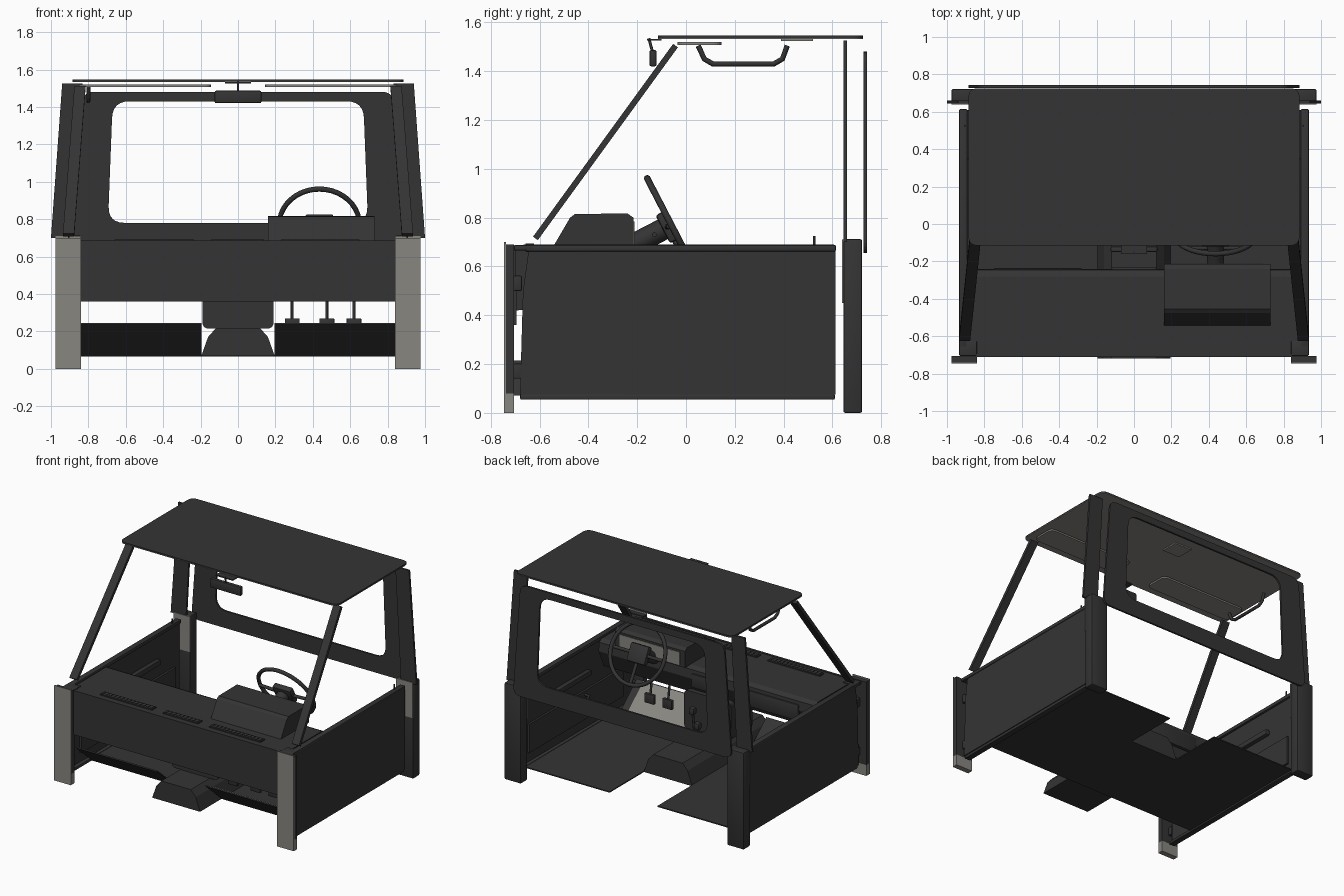
import bpy, bmesh, math
from mathutils import Vector, Matrix

cube = bpy.data.objects.get("Cube")
if cube:
    bpy.data.objects.remove(cube, do_unlink=True)


def material(name, rgb):
    m = bpy.data.materials.new(name)
    m.use_nodes = True
    m.diffuse_color = (*rgb, 1)
    m.node_tree.nodes["Principled BSDF"].inputs["Base Color"].default_value = (*rgb, 1)
    return m


DARK = material("charcoal", (0.034, 0.034, 0.034))
GREY = material("warm grey", (0.25, 0.24, 0.215))


def finish(name, bm, mat, smooth=False):
    bmesh.ops.recalc_face_normals(bm, faces=bm.faces)
    me = bpy.data.meshes.new(name)
    bm.to_mesh(me)
    bm.free()
    me.materials.append(mat)
    ob = bpy.data.objects.new(name, me)
    bpy.context.collection.objects.link(ob)
    if smooth:
        bpy.ops.object.select_all(action='DESELECT')
        ob.select_set(True)
        bpy.context.view_layer.objects.active = ob
        bpy.ops.object.shade_smooth_by_angle(angle=math.radians(35))
    return ob


def box(name, x, y, z, mat=DARK, bevel=0.0):
    bm = bmesh.new()
    bmesh.ops.create_cube(bm, size=1)
    for v in bm.verts:
        v.co = [a + (c + 0.5) * (b - a) for c, (a, b) in zip(v.co, (x, y, z))]
    if bevel:
        bmesh.ops.bevel(bm, geom=bm.edges[:], offset=bevel, segments=2, affect='EDGES', profile=0.5)
    return finish(name, bm, mat, bevel > 0)


def rounded(pts, r, n=6):
    """Round every corner of a closed 2D outline."""
    out = []
    for i, p in enumerate(pts):
        p = Vector(p)
        a = p + (Vector(pts[i - 1]) - p).normalized() * r
        b = p + (Vector(pts[(i + 1) % len(pts)]) - p).normalized() * r
        for k in range(n + 1):
            t = k / n
            out.append(a * (1 - t) ** 2 + p * 2 * t * (1 - t) + b * t * t)
    return out


def prism(name, pts, axis, lo, hi, mat=DARK):
    """Extrude a 2D outline along an axis: x takes (y,z), y takes (x,z), z takes (x,y)."""
    def place(p, d):
        c = [p[0], p[1]]
        c.insert("xyz".index(axis), d)
        return c
    bm = bmesh.new()
    a, b = ([bm.verts.new(place(p, d)) for p in pts] for d in (lo, hi))
    bm.faces.new(a)
    bm.faces.new(b)
    for i in range(len(pts)):
        bm.faces.new((a[i - 1], a[i], b[i], b[i - 1]))
    return finish(name, bm, mat)


def frame(name, outer, inner, y0, y1, mat=DARK):
    """Plate in the xz plane with an opening; both outlines have equal counts."""
    bm = bmesh.new()
    rings = [[bm.verts.new((p[0], y, p[1])) for p in o]
             for o, y in ((outer, y0), (inner, y0), (inner, y1), (outer, y1))]
    for k in range(4):
        a, b = rings[k], rings[(k + 1) % 4]
        for i in range(len(a)):
            bm.faces.new((a[i - 1], a[i], b[i], b[i - 1]))
    return finish(name, bm, mat)


def tube(name, pts, r, mat=DARK, closed=False):
    cu = bpy.data.curves.new(name, 'CURVE')
    cu.dimensions = '3D'
    cu.bevel_depth, cu.bevel_resolution, cu.use_fill_caps = r, 2, True
    sp = cu.splines.new('POLY')
    sp.points.add(len(pts) - 1)
    for p, c in zip(sp.points, pts):
        p.co = (*c, 1)
    sp.use_cyclic_u = closed
    cu.materials.append(mat)
    ob = bpy.data.objects.new(name, cu)
    bpy.context.collection.objects.link(ob)
    return ob


def span(s, a, b):
    return tuple(sorted((s * a, s * b)))


# Roof sheet, pale lining, visors and lamp
roof = rounded([(-.885, -.115), (.885, -.115), (.885, .725), (-.885, .725)], .05)
prism("roof_sheet", roof, 'z', 1.537, 1.546)
prism("roof_lining", roof, 'z', 1.533, 1.5368, GREY)
box("roof_lamp", (-.07, .07), (.39, .52), (1.524, 1.5328), GREY)
for s, side in ((1, "left"), (-1, "right")):
    x0, x1 = span(s, .145, .85)
    visor = rounded([(x0, -.035), (x1, -.035), (x1, .145), (x0, .145)], .04)
    prism(side + "_sun_visor", visor, 'z', 1.507, 1.519, GREY)

# Rear panel with window opening
frame("rear_window_panel",
      rounded([(-.89, .655), (.89, .655), (.83, 1.48), (-.83, 1.48)], .06),
      rounded([(-.695, .78), (.695, .78), (.67, 1.43), (-.67, 1.43)], .09), .728, .742)

# Interior mirror and grab handle
box("mirror", (-.125, .125), (-.15, -.12), (1.42, 1.487), bevel=.008)
tube("mirror_stem", [(0, -.135, 1.47), (0, -.152, 1.535)], .006)
box("mirror_mount", (-.07, .07), (-.16, -.10), (1.525, 1.533))
tube("grab_handle", [(-.80, .05, 1.505), (-.80, .075, 1.45), (-.80, .11, 1.43),
                     (-.80, .36, 1.43), (-.80, .395, 1.45), (-.80, .415, 1.505)], .011)

for s, side in ((1, "left"), (-1, "right")):
    # Front corner posts: pale front skin and foot, dark lining
    px = span(s, .84, .975)
    box(side + "_front_post_skin", px, (-.745, -.738), (0, .70), GREY)
    box(side + "_front_post_foot", px, (-.738, -.705), (0, .08), GREY)
    box(side + "_front_post", px, (-.738, -.705), (.08, .69))
    # Rear corner posts
    box(side + "_rear_post", px, (.645, .722), (0, .712), bevel=.008)
    box(side + "_rear_post_skin", px, (.64, .646), (.45, .71), GREY)
    # Upper rear pillar, a leaning plate
    prism(side + "_rear_upper_pillar",
          [(s * .875, .70), (s * 1.0, .70), (s * .94, 1.525), (s * .83, 1.525)], 'y', .645, .66)
    # Windscreen pillar
    bm = bmesh.new()
    ends = []
    for x, y, z in ((.906, -.617, .715), (.845, -.043, 1.505)):
        ends.append([bm.verts.new((s * (x + dx), y + d * .81, z - d * .59))
                     for dx, d in ((-.03, -.012), (.03, -.012), (.03, .012), (-.03, .012))])
    bm.faces.new(ends[0])
    bm.faces.new(ends[1])
    for i in range(4):
        bm.faces.new((ends[0][i - 1], ends[0][i], ends[1][i], ends[1][i - 1]))
    finish(side + "_windscreen_pillar", bm, DARK)
    box(side + "_pillar_base", span(s, .84, .935), (-.705, -.625), (.665, .688), bevel=.005)
    # Door skin, top rail, sill, trim and fittings
    prism(side + "_door", [(-.68, .075), (.612, .075), (.612, .665), (-.645, .665),
                           (-.668, .50)], 'x', *span(s, .905, .93))
    box(side + "_door_top_rail", span(s, .89, .935), (-.66, .615), (.66, .689), bevel=.008)
    box(side + "_door_sill", span(s, .88, .925), (-.68, .61), (.054, .078), bevel=.006)
    box(side + "_door_pull", span(s, .87, .906), (-.15, .35), (.46, .50), bevel=.008)
    box(side + "_door_lower_trim", span(s, .89, .906), (-.55, .55), (.15, .36))
    tube(side + "_window_crank", [(s * .90, -.10, .33), (s * .86, -.10, .33), (s * .85, -.02, .28)], .01)
    tube(side + "_lock_knob", [(s * .905, .525, .68), (s * .905, .525, .725)], .005)
    for z in (.14, .50):
        box(side + "_hinge", span(s, .895, .925), (-.708, -.672), (z, z + .062), bevel=.006)

# Floor with rear notch, sloping toe boards and tunnel
prism("floor", [(-.89, -.46), (.89, -.46), (.89, .61), (.195, .61), (.195, .21),
                (-.195, .21), (-.195, .61), (-.89, .61)], 'z', .066, .074)
for s, side in ((1, "left"), (-1, "right")):
    prism(side + "_toe_board", [(-.46, .066), (-.46, .075), (-.655, .245), (-.66, .238)],
          'x', *span(s, .195, .86))
prism("toe_mat", [(-.475, .09), (-.472, .0935), (-.645, .244), (-.648, .239)], 'x', .22, .80, GREY)
bm = bmesh.new()
sec = [(-.195, .072), (-.16, .17), (-.12, .215), (.12, .215), (.16, .17), (.195, .072)]
bm.free()
prism("tunnel", sec, 'y', -.72, .21)
prism("centre_console", rounded([(-.19, .215), (.19, .215), (.19, .50), (-.19, .50)], .035),
      'y', -.50, -.25)

# Dashboard and front panel
box("front_panel", (-.845, .845), (-.712, -.695), (.36, .685))
prism("dashboard", [(-.70, .682), (-.28, .682), (-.245, .665), (-.24, .60), (-.30, .47),
                    (-.42, .44), (-.695, .42)], 'x', -.88, .88)
for a, b in ((-.66, -.235), (-.145, .14), (.23, .65)):
    box("vent_frame", (a, b), (-.665, -.615), (.68, .69))
    n = int((b - a) / .03)
    for i in range(n):
        x = a + (i + .5) * (b - a) / n
        box("vent_rib", (x - .006, x + .006), (-.657, -.623), (.689, .694))
box("glove_box", (-.75, -.28), (-.262, -.235), (.52, .64), bevel=.008)
box("radio", (-.12, .12), (-.25, -.232), (.54, .64), bevel=.005)

# Instrument hood with gauge face
prism("instrument_hood", [(-.545, .68), (-.475, .80), (-.455, .815), (-.24, .817), (-.215, .80),
                          (-.215, .68)], 'x', .16, .73)
box("gauge_face", (.20, .69), (-.216, -.211), (.69, .785), GREY)

# Steering wheel
C = Vector((.435, -.06, .77))
down, axis, side_x = Vector((0, .46, -.888)), Vector((0, .888, .46)), Vector((1, 0, 0))
ring = [C + .215 * (math.cos(t) * side_x + math.sin(t) * down)
        for t in (math.tau * i / 40 for i in range(40))]
tube("steering_rim", ring, .014, closed=True)
for d in (side_x, -side_x, down):
    tube("steering_spoke", [C - axis * .02, C - axis * .01 + d * .212], .012)
hub = box("steering_hub", (-.075, .075), (-.065, .065), (-.025, .02), bevel=.012)
hub.matrix_world = Matrix.Translation(C - axis * .015) @ Vector((0, 0, 1)).rotation_difference(axis).to_matrix().to_4x4()
tube("steering_column", [C - axis * .03, C - axis * .30], .045)
tube("column_stalk", [(.30, -.13, .73), (.57, -.13, .73)], .010)

# Pedals and levers
for x in (.29, .475, .62):
    tube("pedal_arm", [(x, -.50, .45), (x, -.47, .25)], .008)
    box("pedal_pad", (x - .04, x + .04), (-.48, -.455), (.20, .27), bevel=.006)
for x, y, h in ((.03, -.12, .42), (-.06, -.05, .36)):
    tube("gear_lever", [(x, y - .03, .21), (x, y, h)], .009)
    box("lever_knob", (x - .022, x + .022), (y - .022, y + .022), (h - .01, h + .04), bevel=.012)
